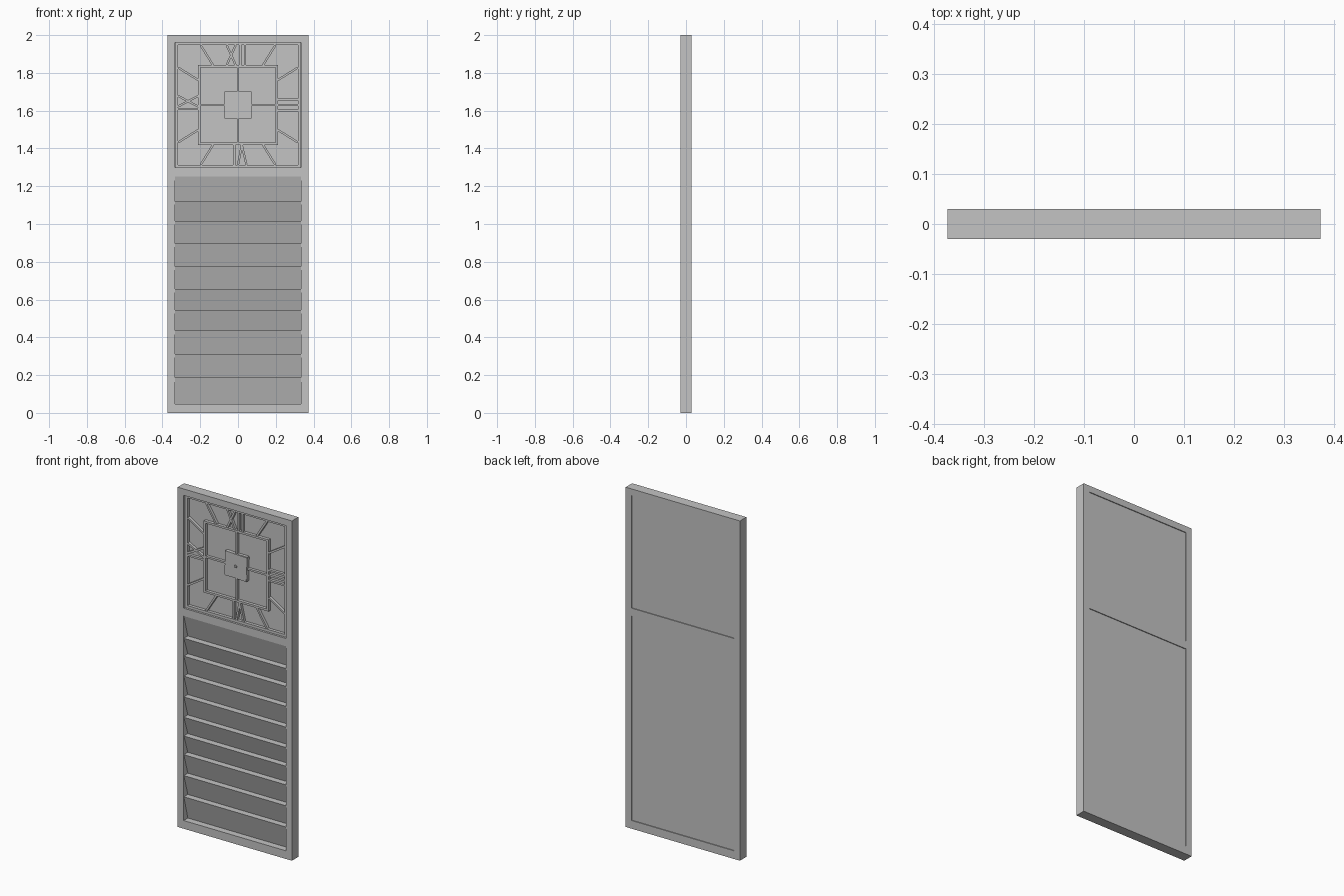
import bpy, bmesh, math
from mathutils import Matrix, Vector

if "Cube" in bpy.data.objects:
    bpy.data.objects.remove(bpy.data.objects["Cube"])

mat = bpy.data.materials.new("plain_grey")
mat.diffuse_color = (0.55, 0.55, 0.55, 1)
mat.use_nodes = True
mat.node_tree.nodes["Principled BSDF"].inputs["Base Color"].default_value = mat.diffuse_color
CZ = 1.63  # height of the dial centre


def finish(name, bm):
    bmesh.ops.recalc_face_normals(bm, faces=bm.faces)
    me = bpy.data.meshes.new(name)
    bm.to_mesh(me)
    bm.free()
    me.materials.append(mat)
    ob = bpy.data.objects.new(name, me)
    bpy.context.collection.objects.link(ob)
    return ob


def add_box(bm, centre, size, turn=0):
    m = (Matrix.Translation(Vector(centre)) @ Matrix.Rotation(turn, 4, 'Y')
         @ Matrix.Diagonal((*size, 1)))
    bmesh.ops.create_cube(bm, size=1, matrix=m)


def add_bar(bm, x0, z0, x1, z1, y0, y1, w):
    """Flat bar between two points given relative to the dial centre."""
    dx, dz = x1 - x0, z1 - z0
    add_box(bm, ((x0 + x1) / 2, (y0 + y1) / 2, CZ + (z0 + z1) / 2),
            (math.hypot(dx, dz), y1 - y0, w), -math.atan2(dz, dx))


def add_ring(bm, r_out, r_in, y0, y1):
    """Square ring around the dial centre."""
    w, m = r_out - r_in, (r_out + r_in) / 2
    for s in (-1, 1):
        add_bar(bm, -r_out, s * m, r_out, s * m, y0, y1, w)
        add_bar(bm, s * m, -r_in, s * m, r_in, y0, y1, w)


# Outer frame with two openings
xs = [-0.372, -0.333, 0.333, 0.372]
zs = [0, 0.048, 1.252, 1.298, 1.962, 2.0]
bm = bmesh.new()
grid = [[bm.verts.new((x, -0.03, z)) for x in xs] for z in zs]
for j in range(5):
    for i in range(3):
        if i == 1 and j in (1, 3):
            continue
        bm.faces.new((grid[j][i], grid[j][i + 1], grid[j + 1][i + 1], grid[j + 1][i]))
ext = bmesh.ops.extrude_face_region(bm, geom=bm.faces[:])
bmesh.ops.translate(bm, vec=(0, 0.06, 0),
                    verts=[v for v in ext["geom"] if isinstance(v, bmesh.types.BMVert)])
finish("frame", bm)

# Back panel, slightly recessed behind the frame
bm = bmesh.new()
add_box(bm, (0, 0.018, 1.005), (0.666, 0.014, 1.914))
finish("back_panel", bm)

# Dial panel
bm = bmesh.new()
add_box(bm, (0, 0.008, CZ), (0.666, 0.016, 0.664))
finish("dial_panel", bm)

# Sloping slats, top edge forward
edges = [1.252, 1.12, 1.015, 0.897, 0.775, 0.655, 0.545, 0.435, 0.312, 0.187, 0.048]
bm = bmesh.new()
for top, bot in zip(edges, edges[1:]):
    prof = [(-0.028, top), (0.009, bot), (0.012, bot), (0.012, top)]
    a, b = [[bm.verts.new((x, y, z)) for y, z in prof] for x in (-0.333, 0.333)]
    bm.faces.new(a)
    bm.faces.new(b)
    for k in range(4):
        n = (k + 1) % 4
        bm.faces.new((a[k], a[n], b[n], b[k]))
finish("slats", bm)

# Square dial rings
bm = bmesh.new()
add_ring(bm, 0.332, 0.317, -0.018, 0.001)
finish("outer_dial_ring", bm)
bm = bmesh.new()
add_ring(bm, 0.211, 0.199, -0.018, 0.001)
finish("inner_dial_ring", bm)

# Hour strokes between the rings
A, B = 0.211, 0.317
strokes = []
for s in (-1, 1):
    for t in (-1, 1):
        strokes += [(s * 0.132, t * A, s * 0.198, t * B), (s * A, t * 0.132, s * B, t * 0.198)]
strokes += [(A, z, B, z) for z in (-0.03, 0, 0.03)]                      # three
strokes += [(x, A, x, B) for x in (0.012, 0.038)]                        # twelve
strokes += [(-0.06, A, -0.012, B), (-0.012, A, -0.06, B)]
strokes += [(-0.02, -A, -0.02, -B), (0.02, -A, 0.0, -B), (0.02, -A, 0.045, -B)]  # six
strokes += [(-A, -0.022, -B, -0.022), (-A, -0.008, -B, 0.048), (-A, 0.048, -B, -0.008)]  # nine
bm = bmesh.new()
for s in strokes:
    add_bar(bm, *s, -0.016, 0.001, 0.011)
finish("hour_strokes", bm)

# Cross bars inside the inner ring
bm = bmesh.new()
for x, z in ((1, 0), (-1, 0), (0, 1), (0, -1)):
    add_bar(bm, x * 0.05, z * 0.05, x * 0.2, z * 0.2, -0.016, 0.001, 0.011)
finish("cross_bars", bm)

# Centre plates and pin
bm = bmesh.new()
add_box(bm, (0, -0.009, CZ), (0.144, 0.018, 0.144))
add_box(bm, (0, -0.0105, CZ), (0.142, 0.021, 0.142), math.radians(2.5))
finish("centre_plate", bm)
bm = bmesh.new()
bmesh.ops.create_cone(bm, cap_ends=True, segments=12, radius1=0.008, radius2=0.008, depth=0.012,
                      matrix=Matrix.Translation((0, -0.022, CZ)) @ Matrix.Rotation(math.pi / 2, 4, 'X'))
finish("centre_pin", bm)
